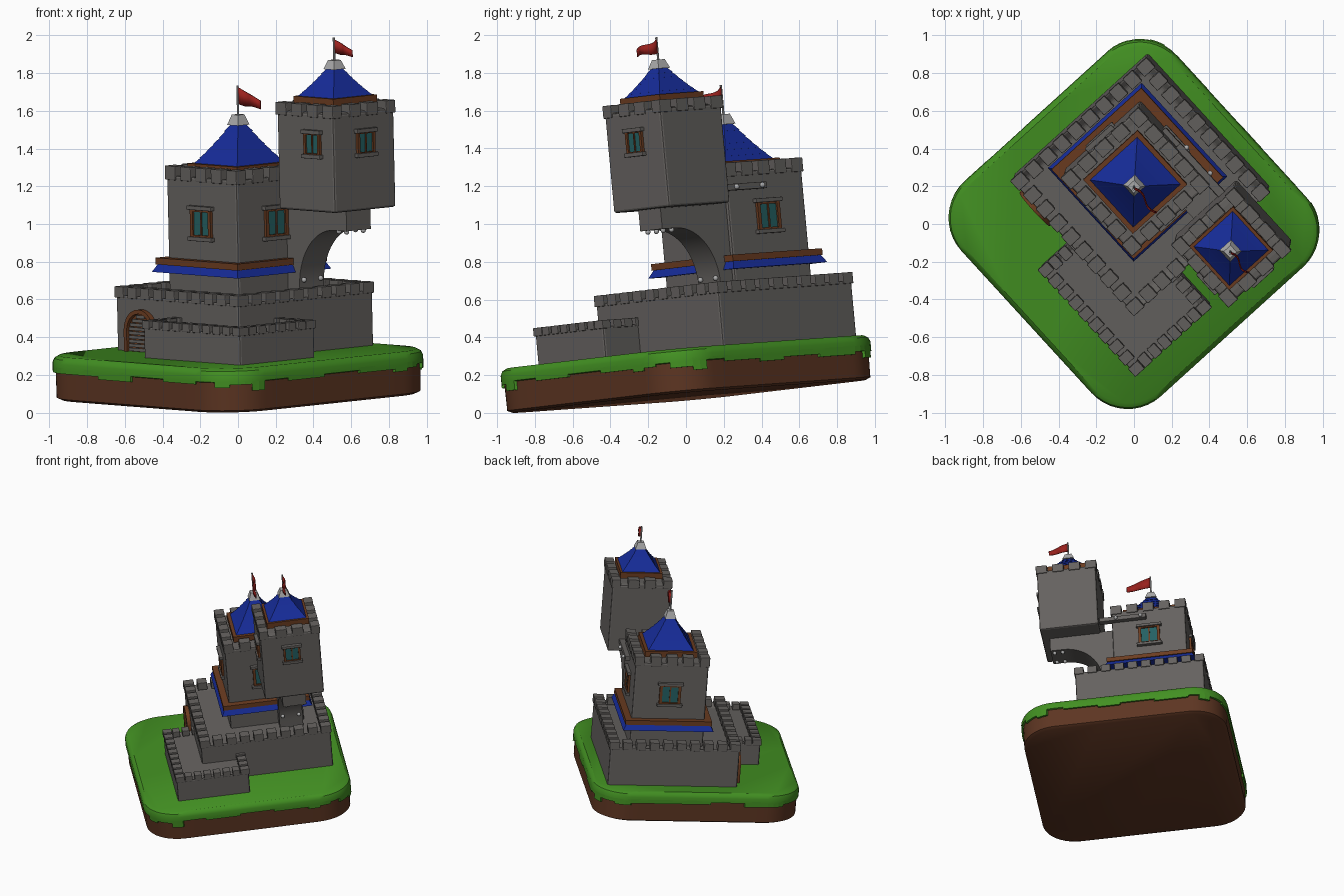
import bpy, bmesh, math, random
from mathutils import Matrix, Vector

if "Cube" in bpy.data.objects:
    bpy.data.objects.remove(bpy.data.objects["Cube"])
random.seed(4)

def material(name, col):
    m = bpy.data.materials.new(name)
    m.diffuse_color = (*col, 1)
    m.use_nodes = True
    m.node_tree.nodes["Principled BSDF"].inputs["Base Color"].default_value = m.diffuse_color
    return m
STONE = material("stone", (.13, .122, .115))
PALE = material("pale_stone", (.42, .42, .42))
GRASS = material("grass", (.055, .28, .016))
DIRT = material("dirt", (.11, .036, .016))
WOOD = material("wood", (.15, .046, .015))
ROOF = material("roof", (.008, .025, .32))
GLASS = material("glass", (.018, .12, .125))
CLOTH = material("cloth", (.32, .015, .012))
made = []

def finish(bm, name, mat, bevel=0, smooth=False):
    bmesh.ops.recalc_face_normals(bm, faces=bm.faces)
    me = bpy.data.meshes.new(name)
    bm.to_mesh(me)
    bm.free()
    ob = bpy.data.objects.new(name, me)
    bpy.context.collection.objects.link(ob)
    me.materials.append(mat)
    if bevel:
        b = ob.modifiers.new("bevel", 'BEVEL')
        b.width, b.segments, b.limit_method = bevel, 2, 'ANGLE'
    if smooth:
        bpy.context.view_layer.objects.active = ob
        bpy.ops.object.select_all(action='DESELECT')
        ob.select_set(True)
        bpy.ops.object.shade_smooth_by_angle(angle=math.radians(35))
    made.append(ob)
    return ob

def add_box(bm, lo, hi, M=Matrix()):
    lo, hi = Vector(lo), Vector(hi)
    S = Matrix.Diagonal((*(hi - lo), 1))
    return bmesh.ops.create_cube(bm, size=1, matrix=M @ Matrix.Translation((lo + hi) / 2) @ S)['verts']

def boxes(name, items, mat, M=Matrix(), bevel=0):
    bm = bmesh.new()
    for lo, hi in items:
        add_box(bm, lo, hi, M)
    return finish(bm, name, mat, bevel)

def prism(name, pts, y0, y1, mat, smooth=False):
    # profile in x-z, extruded along y
    bm = bmesh.new()
    f = bm.faces.new([bm.verts.new((x, y0, z)) for x, z in pts])
    r = bmesh.ops.extrude_face_region(bm, geom=[f])
    bmesh.ops.translate(bm, vec=(0, y1 - y0, 0), verts=[v for v in r['geom'] if isinstance(v, bmesh.types.BMVert)])
    return finish(bm, name, mat, smooth=smooth)

def frustums(name, c, layers, mat):
    # square frustums: (z0, half0, z1, half1)
    bm = bmesh.new()
    for z0, a, z1, b in layers:
        M = Matrix.Translation((*c, (z0 + z1) / 2)) @ Matrix.Rotation(math.pi / 4, 4, 'Z')
        bmesh.ops.create_cone(bm, cap_ends=True, segments=4, radius1=a * 2 ** .5,
                              radius2=b * 2 ** .5, depth=z1 - z0, matrix=M)
    return finish(bm, name, mat)

def balls(name, pts, r=.014):
    bm = bmesh.new()
    for p in pts:
        bmesh.ops.create_uvsphere(bm, u_segments=12, v_segments=8, radius=r, matrix=Matrix.Translation(p))
    return finish(bm, name, PALE, smooth=True)

def walled(name, x0, x1, y0, y1, z0, floor, top, notch, t, nx, ny):
    # block with a sunken floor and merlons round the rim
    bm = bmesh.new()
    add_box(bm, (x0, y0, z0), (x1, y1, top - notch))
    f = max(bm.faces, key=lambda f: f.calc_center_median().z)
    bmesh.ops.inset_region(bm, faces=[f], thickness=t)
    for v in f.verts:
        v.co.z = floor
    finish(bm, name, STONE, .012)
    o, items, zb = .006, [], top - notch * 1.5
    for lo, hi, n, ax in ((x0, x1, nx, 0), (y0, y1, ny, 1)):
        step = (hi - lo) / (n - .42)
        for i in range(n):
            a = lo + i * step
            b = a + step * .58
            for p, q in (((y0, y0 + t), (y1 - t, y1)), ((x0, x0 + t), (x1 - t, x1)))[ax]:
                if ax == 0:
                    items.append(((a - o, p - o, zb), (b + o, q + o, top)))
                elif 0 < i < n - 1:
                    items.append(((p - o, a - o, zb), (q + o, b + o, top)))
    boxes(name + "_merlons", items, STONE, bevel=.004)

# island: dirt block and grass cap with a ragged hanging edge
def outline(half, r, n=10):
    pts = []
    for k in range(4):
        a0 = k * math.pi / 2
        cx, cy = [(1, 1), (-1, 1), (-1, -1), (1, -1)][k]
        pts += [Vector((cx * (half - r) + r * math.cos(a0 + i * math.pi / 2 / n),
                        cy * (half - r) + r * math.sin(a0 + i * math.pi / 2 / n))) for i in range(n + 1)]
    out = []
    for p, q in zip(pts, pts[1:] + pts[:1]):
        m = max(1, round((q - p).length / .085))
        out += [p.lerp(q, i / m) for i in range(m)]
    return out

def shell(rings, cap0=True):
    bm = bmesh.new()
    R = [[bm.verts.new((p.x * s, p.y * s, z)) for p in base] for base, s, z in rings]
    n = len(R[0])
    for a, b in zip(R, R[1:]):
        for i in range(n):
            bm.faces.new((a[i], a[(i + 1) % n], b[(i + 1) % n], b[i]))
    bm.faces.new(R[-1])
    bm.faces.new(R[0][::-1])
    return bm
base = outline(.772, .26)
finish(shell([(base, .955, 0), (base, .982, .012), (base, .985, .2)]), "dirt_base", DIRT, smooth=True)
bm = shell([(base, .98, .16), (base, 1.0, .165), (base, 1.0, .2), (base, .99, .222), (base, .965, .236)])
finish(bm, "grass_cap", GRASS, smooth=True)
bm = bmesh.new()
i, n = 0, len(base)
while i < n:
    run, z = random.choice((2, 3, 3)), random.choice((.115, .135, .15, .165))
    for j in range(i, min(i + run, n)):
        p, q = base[j], base[(j + 1) % n]
        ring = [(p, 1.0), (q, 1.0), (q, .98), (p, .98)]
        lo = [bm.verts.new((*(v * s), z)) for v, s in ring]
        hi = [bm.verts.new((*(v * s), .18)) for v, s in ring]
        bm.faces.new(lo)
        for k in range(4):
            bm.faces.new((lo[k], lo[(k + 1) % 4], hi[(k + 1) % 4], hi[k]))
    i += run
finish(bm, "grass_fringe", GRASS)

# castle blocks
walled("front_terrace", -.17, .587, -.518, .02, .2, .385, .435, .03, .055, 10, 8)
walled("lower_keep", -.625, .336, -.295, .672, .2, .5, .575, .04, .065, 10, 10)
walled("main_tower", -.49, .06, -.037, .51, .45, 1.15, 1.205, .05, .06, 5, 5)
walled("side_tower", .148, .588, .185, .625, .99, 1.52, 1.56, .045, .055, 4, 4)
MC, SC = (-.215, .237), (.368, .405)

# skirt roof around the main tower
frustums("skirt_roof", MC, [(.64, .337, .685, .312)], ROOF)
frustums("skirt_ledge", MC, [(.68, .322, .715, .322)], WOOD)

# arched doorway in the lower keep
def arch(r, cx=-.42, z0=.23, zc=.345, n=12):
    return [(cx + r, z0)] + [(cx + r * math.cos(math.pi * k / n), zc + r * math.sin(math.pi * k / n))
                             for k in range(n + 1)] + [(cx - r, z0)]
prism("door_frame", arch(.118) + arch(.095)[::-1], -.325, -.28, WOOD)
prism("door_panel", arch(.097), -.303, -.28, WOOD)
slats = []
for k in range(9):
    z = .238 + k * .022
    w = .092 if z + .017 < .345 else math.sqrt(max(.0002, .092 ** 2 - (z + .017 - .345) ** 2))
    slats.append(((-.42 - w, -.312, z), (-.42 + w, -.29, z + .017)))
boxes("door_slats", slats, STONE)

# windows
def window(name, loc, deg, w, h):
    M = Matrix.Translation(loc) @ Matrix.Rotation(math.radians(deg), 4, 'Z')
    a, b, f = w / 2, h / 2, w * .13
    boxes(name + "_frame", [((-a, -.016, -b), (-a + f, .01, b)), ((a - f, -.016, -b), (a, .01, b)),
          ((-a, -.016, b - f), (a, .01, b)), ((-a, -.016, -b), (a, .01, -b + f)),
          ((-f / 4, -.012, -b), (f / 4, .01, b))], WOOD, M)
    boxes(name + "_panes", [((-a + f / 2, -.006, -b + f / 2), (a - f / 2, .01, b - f / 2))], GLASS, M)
    boxes(name + "_sills", [((-a * 1.18, -.026, s * b - .011), (a * 1.18, .01, s * b + .011))
                            for s in (-1, 1)], STONE, M, .003)
for d, x, y in ((0, MC[0], -.037), (90, .06, MC[1]), (180, MC[0], .51), (270, -.49, MC[1])):
    window(f"main_window_{d}", (x, y, .91), d, .16, .165)
window("side_window_front", (.43, .185, 1.35), 0, .125, .13)
window("side_window_right", (.588, .41, 1.35), 90, .125, .13)

# tower roofs, caps, poles and flags
def spire(name, c, plate, z0, r0, z1, capz, tip, n, flag):
    frustums(name + "_eaves", c, [(z0 - .045, plate, z0, plate)], WOOD)
    L = []
    rad = lambda t: r0 + (.036 - r0) * (t * 1.2 - .2 * t * t)
    for i in range(n):
        a, b = i / n, (i + 1) / n
        L.append((z0 - .006 + (z1 - z0) * a, rad(a), z0 + (z1 - z0) * b + .004, rad(b) - .012))
    frustums(name + "_roof", c, L, ROOF)
    frustums(name + "_cap", c, [(z1 - .005, .042, capz, .024)], PALE)
    bm = bmesh.new()
    bmesh.ops.create_cone(bm, cap_ends=True, segments=10, radius1=.006, radius2=.006, depth=tip - capz + .02,
                          matrix=Matrix.Translation((*c, (tip + capz - .02) / 2)))
    finish(bm, name + "_pole", PALE, smooth=True)
    bm, rows = bmesh.new(), []
    hgt = flag * .5
    for i in range(11):
        t = i / 10
        top = tip - .008 - .065 * flag / .18 * (t + .12 * math.sin(t * 2 * math.pi))
        y = c[1] + .014 * math.sin(t * 2 * math.pi)
        rows.append([bm.verts.new((c[0] + flag * t, y, z)) for z in (top, top - hgt * (1 - .5 * t))])
    for a, b in zip(rows, rows[1:]):
        bm.faces.new((a[0], b[0], b[1], a[1]))
    s = finish(bm, name + "_flag", CLOTH, smooth=True).modifiers.new("thick", 'SOLIDIFY')
    s.thickness, s.offset = .006, 0
spire("main", MC, .195, 1.215, .175, 1.42, 1.47, 1.625, 6, .18)
spire("side", SC, .157, 1.59, .146, 1.735, 1.778, 1.897, 6, .145)

# curved bracket carrying the side tower, with bolts
curve = [(.43 - .28 * math.cos(k * math.pi / 28), .57 + .31 * math.sin(k * math.pi / 28)) for k in range(15)]
prism("bracket", [(.04, .49), (.15, .49)] + curve + [(.53, .88), (.53, 1.0), (.04, 1.0)], .318, .492, STONE, True)
balls("bracket_bolts", [(x, y, .873) for x in (.44, .5) for y in (.345, .465)]
      + [(.157, y, .6) for y in (.345, .465)])

# tie bar joining the towers
boxes("tie_bar", [((-.2, .5, 1.055), (.17, .545, 1.09))], STONE, bevel=.004)
balls("tie_bolts", [(-.16, .552, 1.073), (.025, .552, 1.073)])

# turn and tilt the whole model, then settle it on the ground
T = (Matrix.Rotation(math.radians(-1.3), 4, 'Y') @ Matrix.Rotation(math.radians(5.27), 4, 'X')
     @ Matrix.Rotation(math.radians(-47.7), 4, 'Z'))
pts = [T @ v.co for ob in made for v in ob.data.vertices]
lo = [min(p[k] for p in pts) for k in range(3)]
hi = [max(p[k] for p in pts) for k in range(3)]
move = Matrix.Translation((-(lo[0] + hi[0]) / 2, -(lo[1] + hi[1]) / 2, -lo[2]))
for ob in made:
    ob.matrix_world = move @ T
